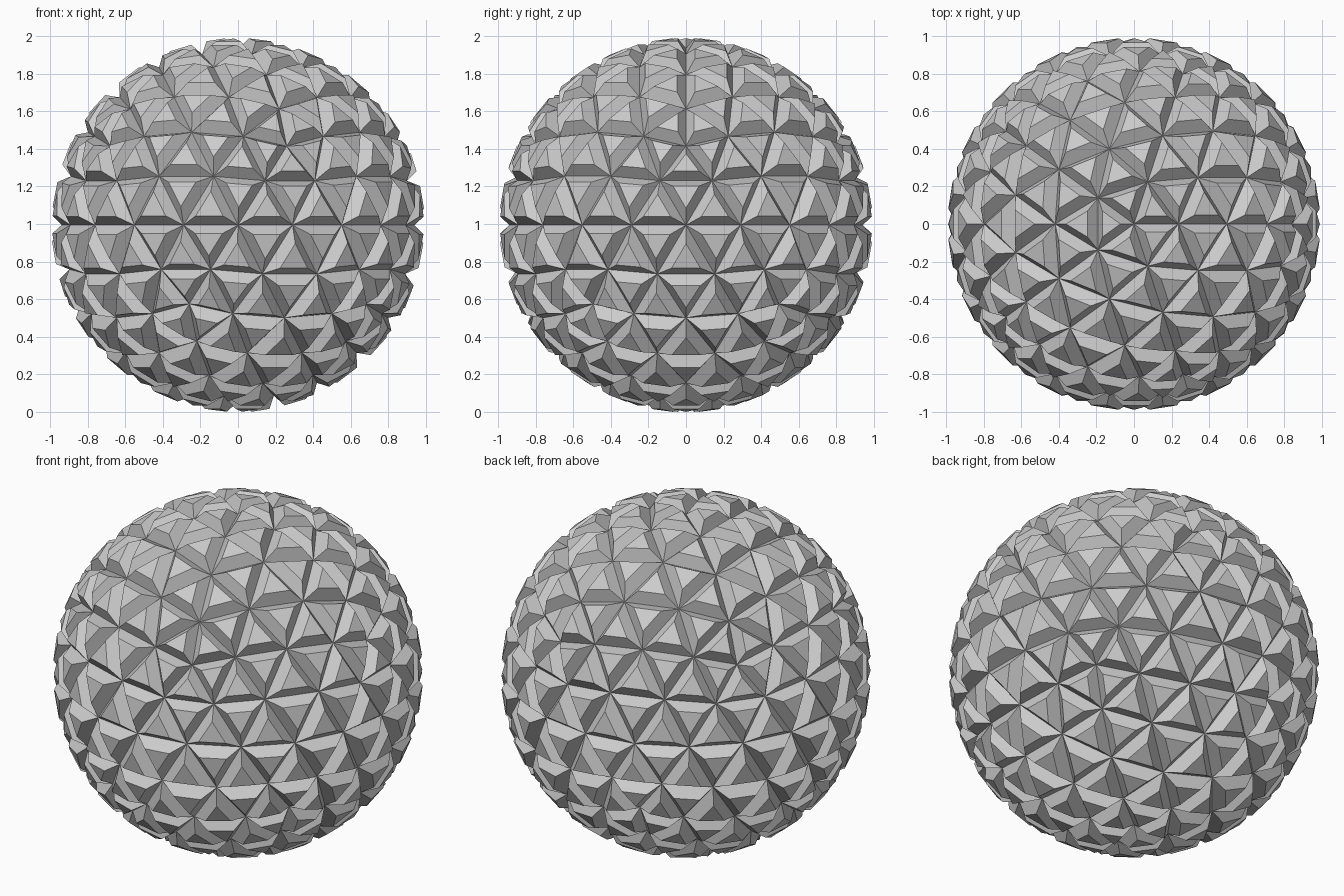
import bpy, bmesh

if "Cube" in bpy.data.objects:
    bpy.data.objects.remove(bpy.data.objects["Cube"])

VALLEY_R = 0.94    # radius of the valley vertices
LIFT = 0.065       # height of each raised facet
INSET = 0.5        # size of each raised facet compared with its base

# Faceted ball: every triangle of an icosphere becomes a truncated pyramid
bm = bmesh.new()
bmesh.ops.create_icosphere(bm, subdivisions=3, radius=VALLEY_R)
faces = list(bm.faces)
result = bmesh.ops.extrude_discrete_faces(bm, faces=faces)
for f in result["faces"]:
    c = f.calc_center_median()
    n = c.normalized()
    for v in f.verts:
        v.co = c + (v.co - c) * INSET + n * LIFT
bmesh.ops.recalc_face_normals(bm, faces=bm.faces)

# Stand the ball on the ground
zs = [v.co.z for v in bm.verts]
bmesh.ops.translate(bm, verts=bm.verts, vec=(0, 0, -min(zs)))

mesh = bpy.data.meshes.new("studded_ball")
bm.to_mesh(mesh)
bm.free()
ball = bpy.data.objects.new("studded_ball", mesh)
bpy.context.collection.objects.link(ball)
